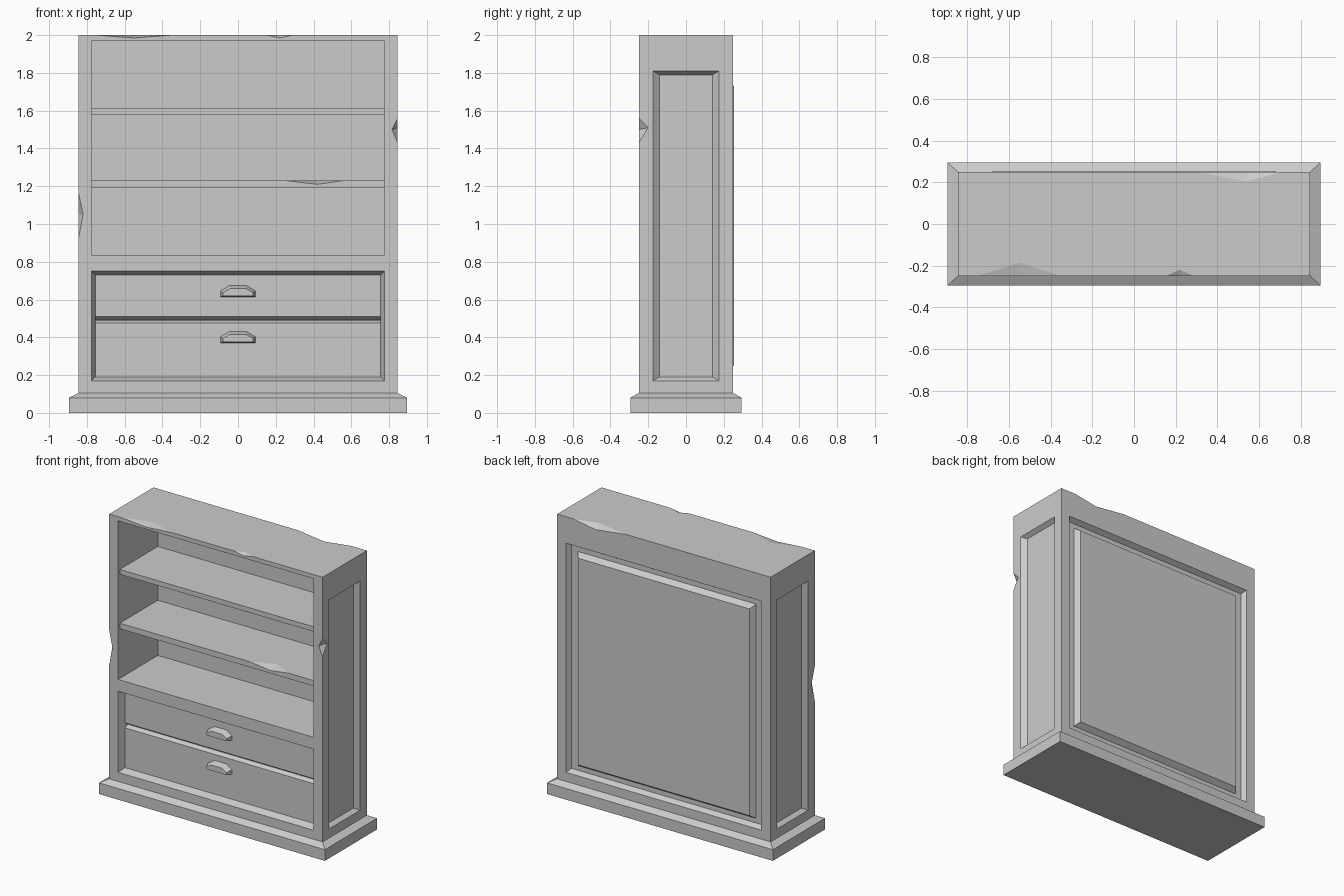
import bpy, bmesh
from mathutils import Vector

if "Cube" in bpy.data.objects:
    bpy.data.objects.remove(bpy.data.objects["Cube"])


def hull(name, pts):
    """Convex solid from a few points."""
    bm = bmesh.new()
    for p in pts:
        bm.verts.new(p)
    bmesh.ops.convex_hull(bm, input=bm.verts)
    bmesh.ops.dissolve_limit(bm, angle_limit=0.001, verts=bm.verts, edges=bm.edges)
    bmesh.ops.recalc_face_normals(bm, faces=bm.faces)
    me = bpy.data.meshes.new(name)
    bm.to_mesh(me)
    bm.free()
    ob = bpy.data.objects.new(name, me)
    bpy.context.collection.objects.link(ob)
    return ob


def loft(name, axis, *sections):
    """Solid through rectangles (pos, u0, u1, v0, v1) stacked along an axis."""
    pts = []
    for p, u0, u1, v0, v1 in sections:
        for u, v in ((u0, v0), (u1, v0), (u1, v1), (u0, v1)):
            pts.append({'x': (p, u, v), 'y': (u, p, v), 'z': (u, v, p)}[axis])
    return hull(name, pts)


def cut(target, cutter):
    m = target.modifiers.new("cut", 'BOOLEAN')
    m.operation = 'DIFFERENCE'
    m.solver = 'EXACT'
    m.object = cutter
    cutter.hide_render = True
    bpy.context.view_layer.objects.active = target
    bpy.ops.object.modifier_apply(modifier=m.name)
    bpy.data.objects.remove(cutter, do_unlink=True)


def chip(target, a, b, c, d):
    """Chip an edge a-b; c and d are the deepest points on the two faces."""
    a, b, c, d = map(Vector, (a, b, c, d))
    mid = (a + b) / 2
    out = mid - (c - mid).normalized() * 0.06 - (d - mid).normalized() * 0.06
    cut(target, hull("chip_cutter", (a, b, c, d, out)))


# Plinth with sloped top edge
loft("plinth", 'z', (0, -.895, .895, -.295, .295), (.08, -.895, .895, -.295, .295),
     (.105, -.845, .845, -.25, .25))

# Carcass with open shelf bay
body = loft("carcass", 'z', (.05, -.845, .845, -.25, .25), (2, -.845, .845, -.25, .25))
cut(body, loft("bay_cutter", 'y', (-.4, -.775, .775, .835, 1.97), (.2, -.775, .775, .835, 1.97)))

# Drawer recess with sloped rim, then the groove between the two drawers
cut(body, loft("drawer_cutter", 'y', (-.3, -.795, .795, .15, .77), (-.2, -.755, .755, .19, .73)))
cut(body, loft("groove_cutter", 'y', (-.215, -.754, .754, .4675, .52), (-.17, -.754, .754, .489, .491)))

# Recessed side panels
for s in (-1, 1):
    cut(body, loft("side_cutter", 'x', (s * .875, -.21, .21, .15, 1.83),
                   (s * .815, -.14, .14, .19, 1.79)))

# Back recess with raised back panel
cut(body, loft("back_cutter", 'y', (.285, -.795, .795, .15, 1.83), (.215, -.755, .755, .19, 1.79)))
loft("back_panel", 'y', (.21, -.71, .71, .22, 1.76), (.253, -.68, .68, .25, 1.73))

# Worn chips on the carcass edges
chip(body, (-.75, -.25, 2), (-.35, -.25, 2), (-.55, -.185, 2), (-.55, -.25, 1.985))
chip(body, (.15, -.25, 2), (.29, -.25, 2), (.22, -.22, 2), (.22, -.25, 1.985))
chip(body, (.3, .25, 2), (.72, .25, 2), (.54, .205, 2), (.54, .25, 1.97))
chip(body, (.845, -.25, 1.43), (.845, -.25, 1.56), (.815, -.25, 1.5), (.845, -.2, 1.51))
chip(body, (-.845, -.25, .92), (-.845, -.25, 1.17), (-.82, -.25, 1.05), (-.845, -.21, 1.05))

# Shelves, the lower one chipped
loft("upper_shelf", 'y', (-.23, -.78, .78, 1.58, 1.615), (.205, -.78, .78, 1.58, 1.615))
shelf = loft("lower_shelf", 'y', (-.23, -.78, .78, 1.19, 1.23), (.205, -.78, .78, 1.19, 1.23))
chip(shelf, (.25, -.23, 1.23), (.56, -.23, 1.23), (.42, -.16, 1.23), (.42, -.23, 1.21))

# Cup-shaped drawer handles
outer = [(.095, 0), (.095, .033), (.045, .063)]
inner = [(.08, .006), (.08, .024), (.04, .046)]
for name, z in (("upper_handle", .613), ("lower_handle", .37)):
    hull(name, [(s * x, y, z + h) for prof, y in ((outer, -.195), (inner, -.243))
                for x, h in prof for s in (-1, 1)])
